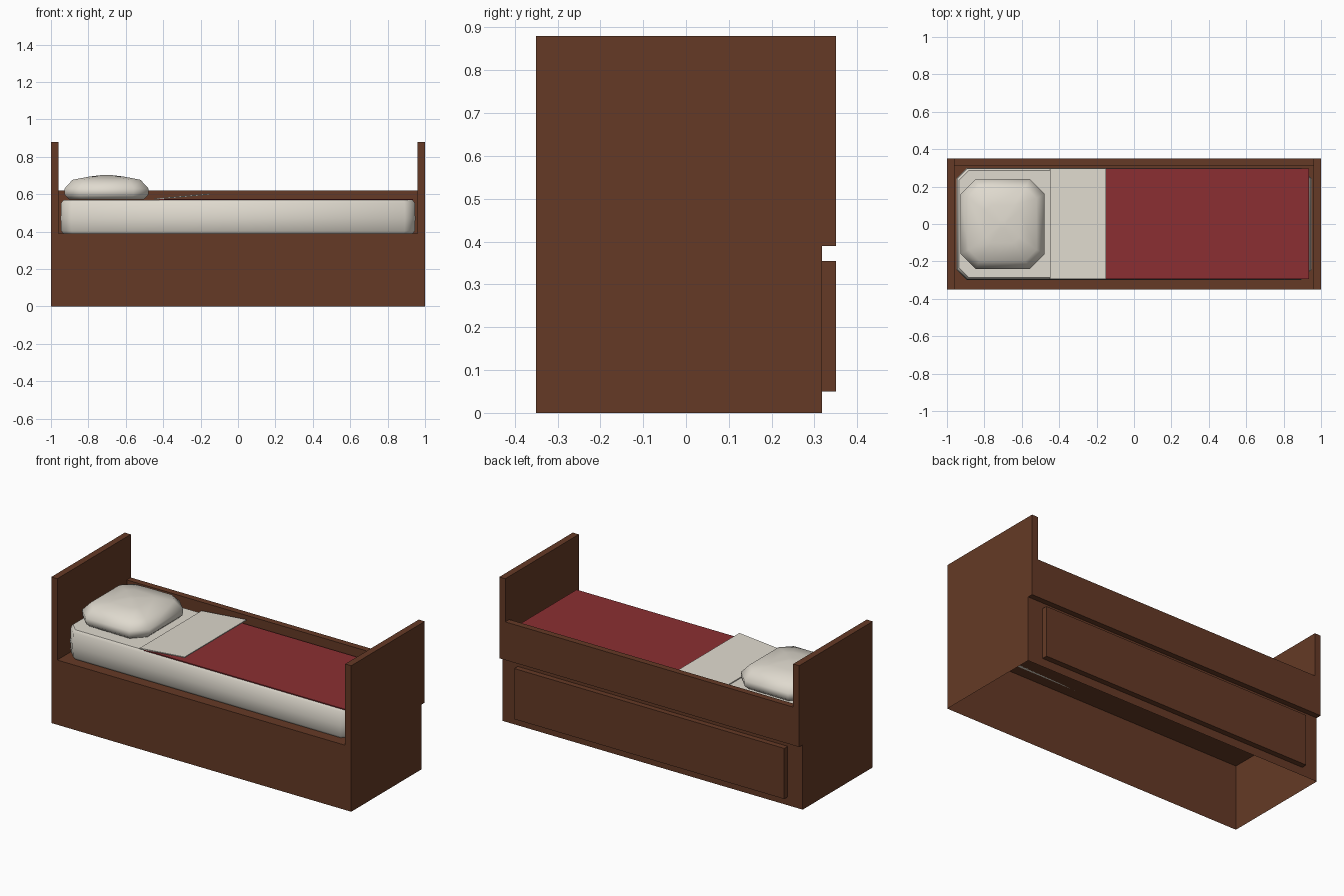
import bpy, bmesh, math

if "Cube" in bpy.data.objects:
    bpy.data.objects.remove(bpy.data.objects["Cube"])


def material(name, rgb):
    m = bpy.data.materials.new(name)
    m.diffuse_color = (*rgb, 1)
    m.use_nodes = True
    m.node_tree.nodes["Principled BSDF"].inputs["Base Color"].default_value = m.diffuse_color
    return m


WOOD = material("dark_brown_wood", (0.13, 0.042, 0.019))
LINEN = material("off_white_linen", (0.74, 0.70, 0.62))
RED = material("dark_red_blanket", (0.26, 0.028, 0.032))


def make(name, bm, mat, smooth=None):
    bmesh.ops.recalc_face_normals(bm, faces=bm.faces)
    me = bpy.data.meshes.new(name)
    bm.to_mesh(me)
    bm.free()
    ob = bpy.data.objects.new(name, me)
    bpy.context.collection.objects.link(ob)
    me.materials.append(mat)
    if smooth:
        bpy.ops.object.select_all(action='DESELECT')
        ob.select_set(True)
        bpy.context.view_layer.objects.active = ob
        bpy.ops.object.shade_smooth_by_angle(angle=math.radians(smooth))
    return ob


def box(name, x, y, z, mat, open_bottom=False):
    bm = bmesh.new()
    bmesh.ops.create_cube(bm, size=1)
    for v in bm.verts:
        v.co = [r[0] if c < 0 else r[1] for c, r in zip(v.co, (x, y, z))]
    if open_bottom:
        low = [f for f in bm.faces if all(v.co.z < z[0] + 1e-4 for v in f.verts)]
        bmesh.ops.delete(bm, geom=low, context='FACES_ONLY')
    return make(name, bm, mat)


def octagon_stack(name, centre_x, rings, mat, smooth):
    """Loft of chamfered rectangles: (half_x, half_y, chamfer, z)."""
    bm = bmesh.new()
    loops = []
    for hx, hy, c, z in rings:
        pts = [(hx, hy - c), (hx - c, hy), (c - hx, hy), (-hx, hy - c),
               (-hx, c - hy), (c - hx, -hy), (hx - c, -hy), (hx, c - hy)]
        loops.append([bm.verts.new((centre_x + px, py, z)) for px, py in pts])
    for a, b in zip(loops, loops[1:]):
        for i in range(8):
            j = (i + 1) % 8
            bm.faces.new((a[i], a[j], b[j], b[i]))
    bm.faces.new(loops[0])
    bm.faces.new(loops[-1])
    return make(name, bm, mat, smooth)


# hollow base, open underneath, set back behind the drawer
box("base", (-1, 1), (-0.35, 0.317), (0, 0.39), WOOD, open_bottom=True)
box("drawer_front", (-0.9, 0.9), (0.317, 0.35), (0.05, 0.355), WOOD)

# end boards and back rail overhang the base
for name, s in (("headboard", -1), ("footboard", 1)):
    box(name, sorted((s, s * 0.96)), (-0.35, 0.35), (0.39, 0.88), WOOD)
box("back_rail", (-0.96, 0.96), (0.312, 0.35), (0.39, 0.62), WOOD)

# mattress with soft edges
octagon_stack("mattress", 0, [
    (0.935, 0.285, 0.05, 0.39), (0.946, 0.296, 0.055, 0.405),
    (0.948, 0.30, 0.055, 0.47), (0.946, 0.296, 0.055, 0.553),
    (0.935, 0.285, 0.05, 0.568)], LINEN, 50)

# blanket and its folded-over sheet
box("blanket", (-0.42, 0.935), (-0.294, 0.296), (0.569, 0.575), RED)
bm = bmesh.new()
profile = [(-0.45, 0.571), (-0.45, 0.577), (-0.15, 0.604), (-0.15, 0.598)]
front = bm.faces.new([bm.verts.new((x, -0.294, z)) for x, z in profile])
ext = bmesh.ops.extrude_face_region(bm, geom=[front], use_keep_orig=True)
for g in ext["geom"]:
    if isinstance(g, bmesh.types.BMVert):
        g.co.y = 0.296
make("folded_sheet", bm, LINEN)

# pillow
octagon_stack("pillow", -0.703, [
    (0.20, 0.215, 0.07, 0.572), (0.223, 0.238, 0.08, 0.595),
    (0.225, 0.24, 0.08, 0.63), (0.182, 0.197, 0.06, 0.677),
    (0.09, 0.10, 0.03, 0.695), (0.02, 0.02, 0.008, 0.703)], LINEN, 50)
